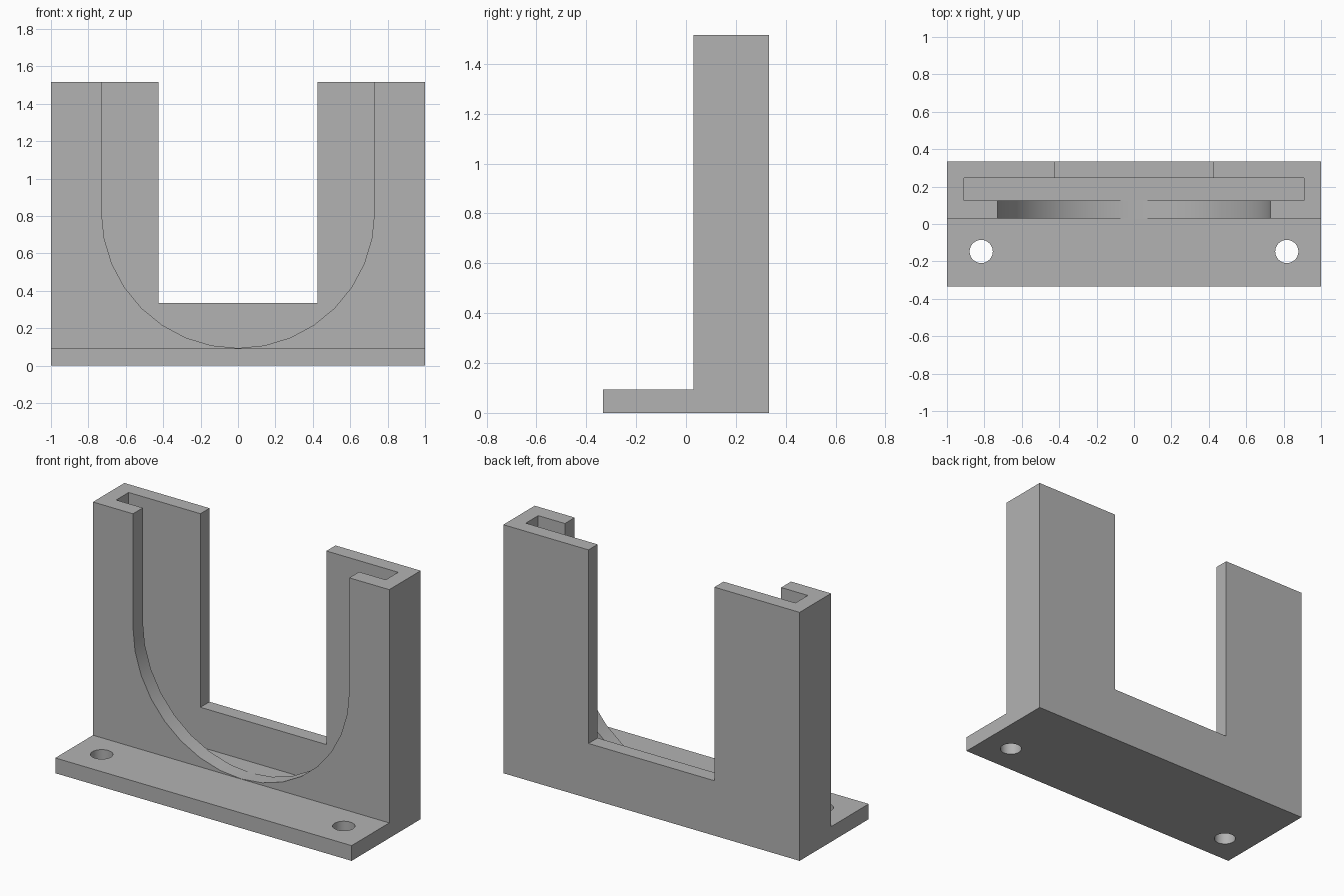
import bpy
import bmesh
from math import sin, cos, pi
from mathutils import Vector

old = bpy.data.objects.get("Cube")
if old:
    bpy.data.objects.remove(old, do_unlink=True)

grey = bpy.data.materials.new("plain grey")
grey.use_nodes = True
grey.diffuse_color = (0.45, 0.45, 0.45, 1)
grey.node_tree.nodes["Principled BSDF"].inputs["Base Color"].default_value = grey.diffuse_color

HEIGHT, FLOOR = 1.516, 0.093
DEPTH, WALL_FRONT = 0.333, 0.03
ABOVE = HEIGHT + 0.3


def prism(name, points, direction):
    """Closed solid made by sweeping a flat outline along a direction."""
    bm = bmesh.new()
    face = bm.faces.new([bm.verts.new(p) for p in points])
    swept = bmesh.ops.extrude_face_region(bm, geom=[face])["geom"]
    moved = [g for g in swept if isinstance(g, bmesh.types.BMVert)]
    bmesh.ops.translate(bm, verts=moved, vec=Vector(direction))
    bmesh.ops.recalc_face_normals(bm, faces=bm.faces)
    mesh = bpy.data.meshes.new(name)
    bm.to_mesh(mesh)
    bm.free()
    obj = bpy.data.objects.new(name, mesh)
    bpy.context.collection.objects.link(obj)
    return obj


def box(name, half_x, y0, y1, z0, z1):
    outline = [(-half_x, y0, z0), (half_x, y0, z0), (half_x, y1, z0), (-half_x, y1, z0)]
    return prism(name, outline, (0, 0, z1 - z0))


# Body: L-shaped side profile swept across the full width
profile = [(-DEPTH, 0), (DEPTH, 0), (DEPTH, HEIGHT), (WALL_FRONT, HEIGHT),
           (WALL_FRONT, FLOOR), (-DEPTH, FLOOR)]
bracket = prism("slotted_bracket", [(-1, y, z) for y, z in profile], (2, 0, 0))
bracket.data.materials.append(grey)

# Inner pocket, open at the top, and the rectangular window in the back plate
cutters = [box("pocket_cutter", 0.91, 0.125, 0.245, FLOOR, ABOVE),
           box("window_cutter", 0.425, 0.2, 0.5, 0.335, ABOVE)]

# Round-bottomed opening in the front plate
radius, segments = 0.73, 16
centre = FLOOR + 0.001 + radius
arch = [(-radius * cos(pi * i / segments), -0.02, centre - radius * sin(pi * i / segments))
        for i in range(segments + 1)]
arch += [(radius, -0.02, ABOVE), (-radius, -0.02, ABOVE)]
cutters.append(prism("arch_cutter", arch, (0, 0.2, 0)))

# Screw holes in the foot
for side in (-1, 1):
    ring = [(side * 0.817 + 0.062 * cos(pi * i / 16), -0.147 + 0.062 * sin(pi * i / 16), -0.1)
            for i in range(32)]
    cutters.append(prism("hole_cutter", ring, (0, 0, 0.4)))

# Cut everything out of the body, then drop the cutters
bpy.ops.object.select_all(action="DESELECT")
bracket.select_set(True)
bpy.context.view_layer.objects.active = bracket
for cutter in cutters:
    cutter.hide_render = True
    cut = bracket.modifiers.new(cutter.name, "BOOLEAN")
    cut.operation, cut.solver, cut.object = "DIFFERENCE", "EXACT", cutter
    bpy.ops.object.modifier_apply(modifier=cut.name)
    bpy.data.objects.remove(cutter, do_unlink=True)

bpy.ops.object.shade_smooth_by_angle(angle=pi / 6)
